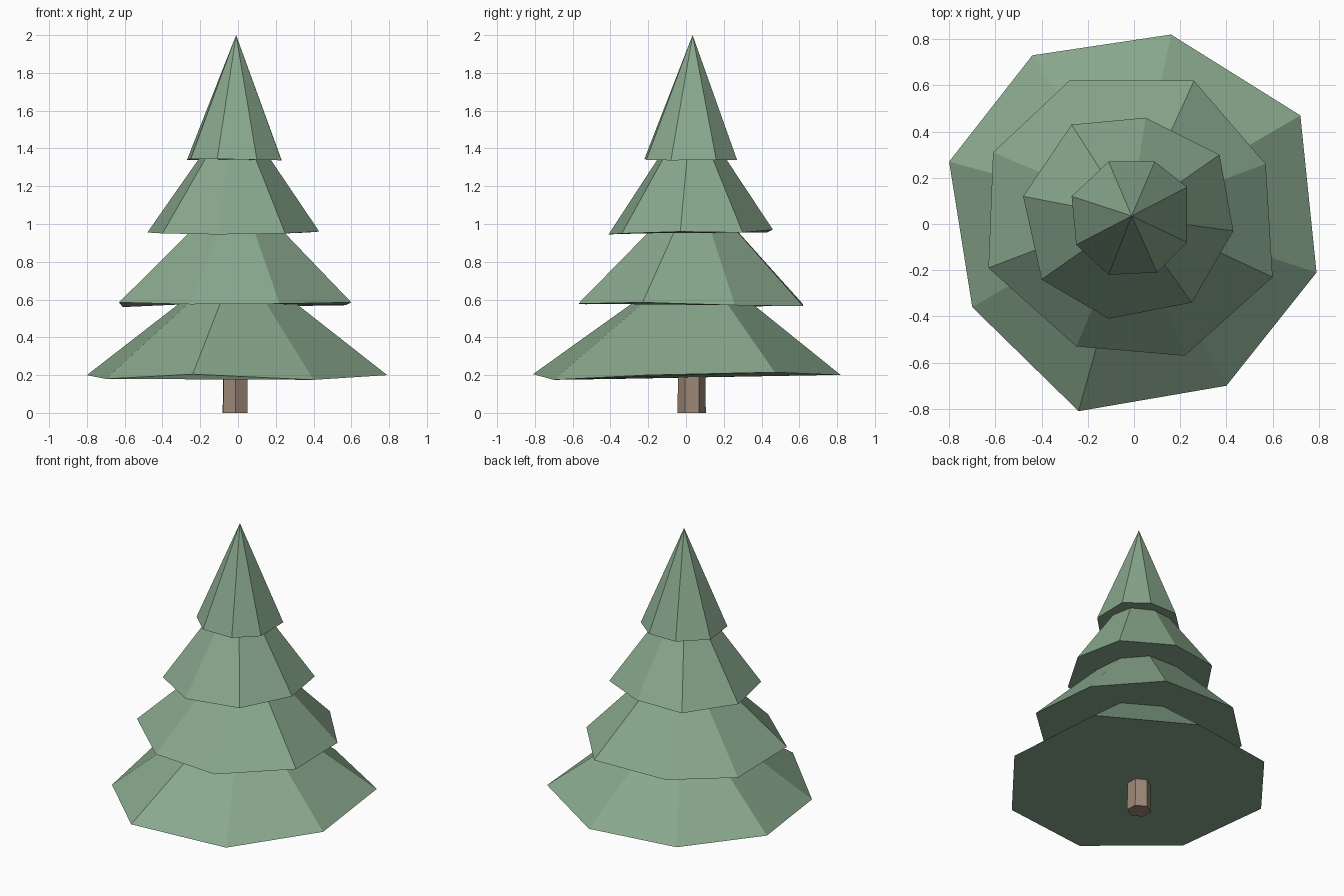
import bpy
import bmesh
import math

# Remove only the default cube
default = bpy.data.objects.get("Cube")
if default:
    bpy.data.objects.remove(default, do_unlink=True)


def flat_material(name, colour):
    material = bpy.data.materials.new(name)
    material.use_nodes = True
    material.diffuse_color = (*colour, 1)
    shader = material.node_tree.nodes["Principled BSDF"]
    shader.inputs["Base Color"].default_value = (*colour, 1)
    return material


def add_object(name, bm, material):
    bmesh.ops.recalc_face_normals(bm, faces=bm.faces[:])
    mesh = bpy.data.meshes.new(name)
    bm.to_mesh(mesh)
    bm.free()
    mesh.materials.append(material)
    obj = bpy.data.objects.new(name, mesh)
    bpy.context.scene.collection.objects.link(obj)
    return obj


def add_tier(name, outline, height, lifts, apex, material):
    """Closed, uneven cone: a hand-cut rim, a flat underside and one peak.
    The rim outline is in hundredths, the lifts in thousandths."""
    bm = bmesh.new()
    rim = [bm.verts.new((x / 100, y / 100, height + lift / 1000))
           for (x, y), lift in zip(outline, lifts)]
    peak = bm.verts.new(apex)
    bm.faces.new(rim)
    for i, corner in enumerate(rim):
        bm.faces.new((corner, rim[i - 1], peak))
    return add_object(name, bm, material)


needles = flat_material("pine green", (0.25, 0.39, 0.265))
bark = flat_material("bark brown", (0.34, 0.25, 0.185))

# Branch tiers, each rim running counter-clockwise
add_tier("bottom_branches",
         [(16, 82), (-44, 73), (-80, 27), (-70, -36),
          (-24, -81), (40, -70), (79, -21), (72, 47)],
         0.2, (0, 0, 0, -20, 5, -25, 0, 15), (0, 0.05, 0.82), needles)
add_tier("lower_branches",
         [(26, 62), (-28, 62), (-61, 31), (-63, -19),
          (-25, -53), (22, -57), (60, -23), (57, 26)],
         0.57, (-5, 5, -10, 15, 5, 8, 15, 0), (0, 0.05, 1.21), needles)
add_tier("upper_branches",
         [(5, 46), (-27, 43), (-48, 12), (-40, -24),
          (-11, -41), (25, -34), (43, -3), (37, 30)],
         0.95, (20, 5, 5, 0, -5, 0, 10, 5), (-0.015, 0.03, 1.62), needles)
add_tier("top_branches",
         [(9, 27), (-11, 27), (-27, 12), (-25, -9),
          (-11, -22), (10, -21), (23, -8), (23, 16)],
         1.34, (0, 0, 0, 5, 5, 0, -3, 0), (-0.01, 0.035, 2.0), needles)

# Six-sided trunk, rising into the bottom tier
bm = bmesh.new()
bmesh.ops.create_cone(bm, cap_ends=True, segments=6,
                      radius1=0.075, radius2=0.07, depth=0.4)
for vert in bm.verts:
    vert.co.z += 0.2
trunk = add_object("trunk", bm, bark)
trunk.location = (-0.015, 0.03, 0)
trunk.rotation_euler.z = math.radians(2)
